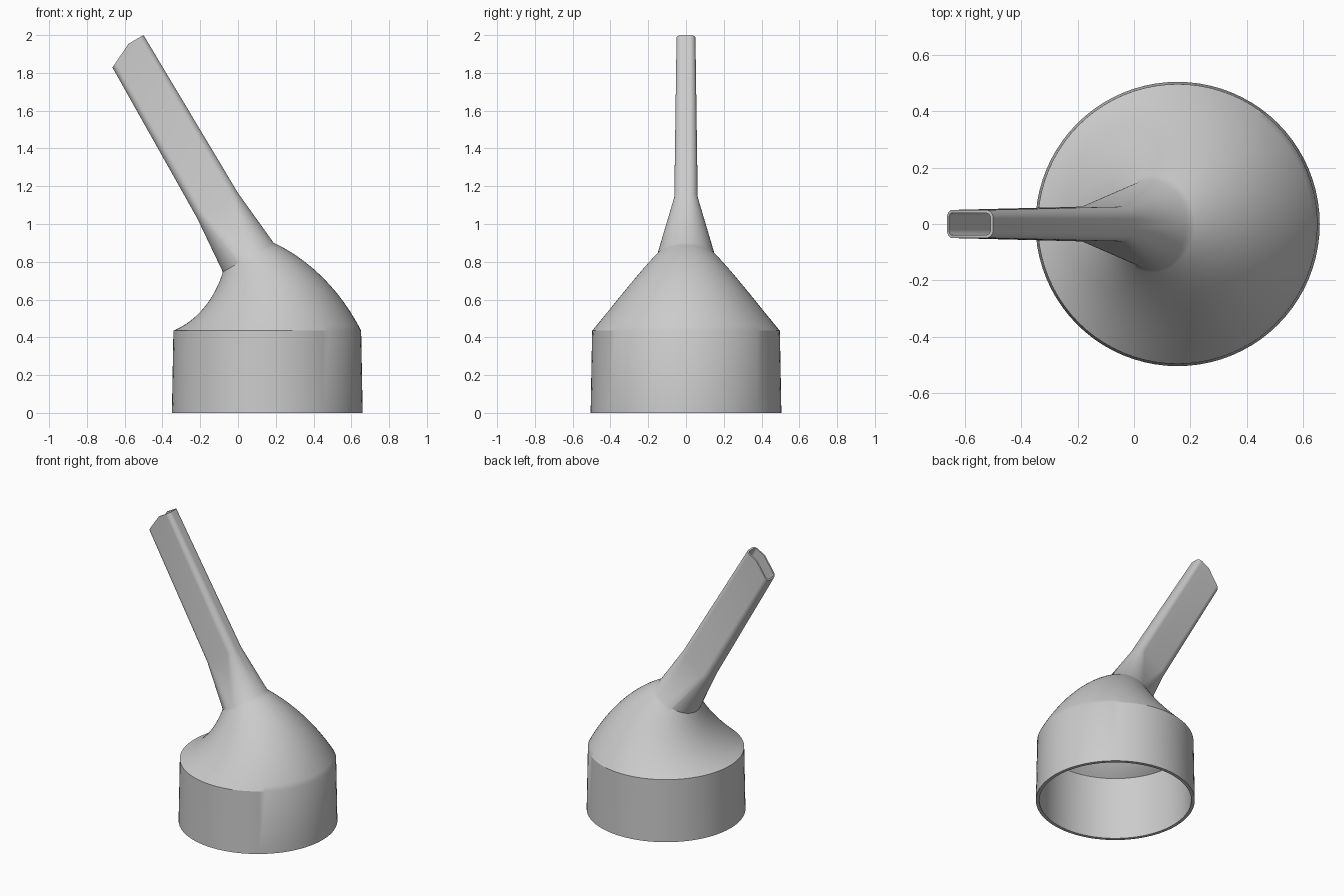
import bpy, bmesh
from math import sin, cos, pi, radians
from mathutils import Vector

cube = bpy.data.objects.get("Cube")
if cube:
    bpy.data.objects.remove(cube, do_unlink=True)

CORNER = 20          # segments in each rounded corner
KINK = 0.27          # where the flat sides bend at the slanted mouth


def outline(a, b, r):
    """Rounded rectangle (a circle when a = b = r) with a spare point on each flat side."""
    pts = []
    for q, (sx, sy) in enumerate([(1, 1), (-1, 1), (-1, -1), (1, -1)]):
        for i in range(CORNER + 1):
            t = (q + i / CORNER) * pi / 2
            pts.append((sx * (a - r) + r * cos(t), sy * (b - r) + r * sin(t)))
        if q % 2 == 0:
            pts.append((KINK * (a - r), sy * b))
    return pts


def section(x, z, tilt, a, b, r, wall, drop=0.0):
    """Return outer and inner rings in a plane tilted about y; drop slants the low side."""
    along = Vector((cos(tilt), 0, sin(tilt)))
    up = Vector((-sin(tilt), 0, cos(tilt)))
    kink_u = KINK * (a - r)
    rings = []
    for t in (0, wall):
        ring = []
        for u, v in outline(a - t, b - t, r - t):
            fall = drop * max(0, kink_u - u) / (kink_u + a)
            ring.append(Vector((x, 0, z)) + along * u + Vector((0, v, 0)) - up * fall)
        rings.append(ring)
    return rings


# Collar: slightly tapered round socket
sections = [section(0.155, 0, 0, 0.505, 0.505, 0.505, 0.022)]

# Hood: circle shrinking while it swings about a pivot beside the collar
PIVOT_X, SHOULDER, SWING, STEPS = -0.619, 0.435, radians(30), 20
for i in range(STEPS + 1):
    f = i / STEPS
    angle, dist, rad = SWING * f, 0.774 + 0.003 * f, 0.497 - 0.342 * f
    sections.append(section(PIVOT_X + dist * cos(angle), SHOULDER + dist * sin(angle),
                            angle, rad, rad, rad, 0.02 - 0.004 * f))

# Neck narrows to a flat spout with a slanted mouth
sections.append(section(-0.108, 1.097, radians(32), 0.127, 0.062, 0.045, 0.013))
sections.append(section(-0.599, 1.943, SWING, 0.114, 0.05, 0.03, 0.011, drop=0.066))

# Skin the outside, then back down the inside
bm = bmesh.new()
chain = [s[0] for s in sections] + [s[1] for s in reversed(sections)]
loops = [[bm.verts.new(p) for p in ring] for ring in chain]
for k, low in enumerate(loops):
    high = loops[(k + 1) % len(loops)]
    for j in range(len(low)):
        n = (j + 1) % len(low)
        bm.faces.new((low[j], low[n], high[n], high[j]))
bmesh.ops.remove_doubles(bm, verts=bm.verts, dist=1e-5)
bmesh.ops.recalc_face_normals(bm, faces=bm.faces)

mesh = bpy.data.meshes.new("nozzle_shell")
bm.to_mesh(mesh)
bm.free()

# Plain grey plastic
grey = bpy.data.materials.new("grey_plastic")
grey.use_nodes = True
grey.diffuse_color = (0.6, 0.6, 0.6, 1)
grey.node_tree.nodes["Principled BSDF"].inputs["Base Color"].default_value = (0.6, 0.6, 0.6, 1)
mesh.materials.append(grey)

shell = bpy.data.objects.new("nozzle_shell", mesh)
bpy.context.collection.objects.link(shell)
bpy.ops.object.select_all(action="DESELECT")
shell.select_set(True)
bpy.context.view_layer.objects.active = shell
bpy.ops.object.shade_smooth_by_angle(angle=radians(30))
